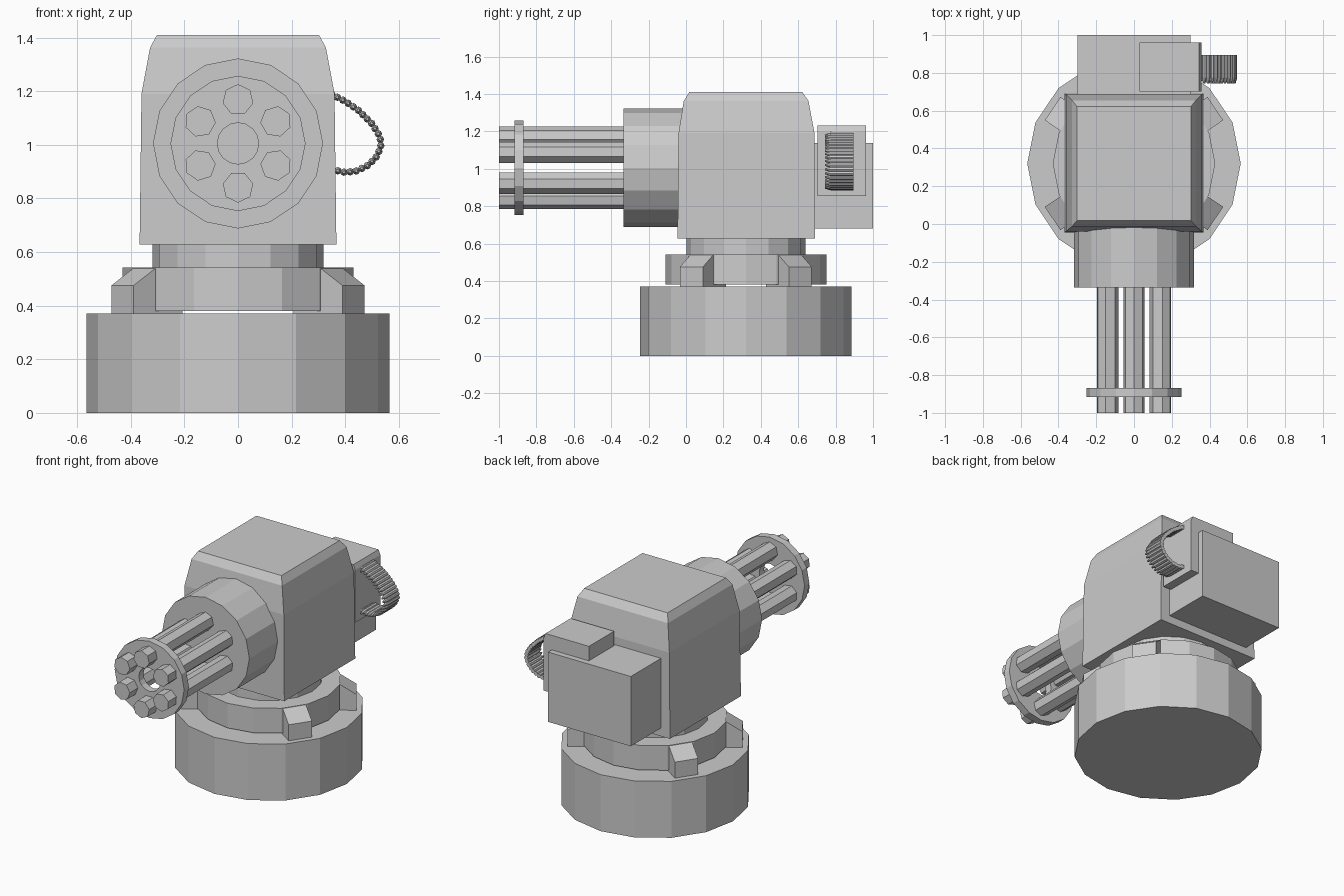
import bpy, bmesh, math
from math import sin, cos, pi, radians

if "Cube" in bpy.data.objects:
    bpy.data.objects.remove(bpy.data.objects["Cube"])

grey = bpy.data.materials.new("plain grey")
grey.diffuse_color = (0.6, 0.6, 0.6, 1)
grey.use_nodes = True
grey.node_tree.nodes["Principled BSDF"].inputs["Base Color"].default_value = grey.diffuse_color


def finish(name, bm):
    bmesh.ops.recalc_face_normals(bm, faces=bm.faces)
    me = bpy.data.meshes.new(name)
    bm.to_mesh(me)
    bm.free()
    me.materials.append(grey)
    ob = bpy.data.objects.new(name, me)
    bpy.context.collection.objects.link(ob)
    return ob


def loft(bm, rings, closed=False):
    """Skin equal-length point rings; cap the ends unless closed into a loop."""
    vs = [[bm.verts.new(p) for p in r] for r in rings]
    n = len(vs[0])
    pairs = list(zip(vs, vs[1:]))
    if closed:
        pairs.append((vs[-1], vs[0]))
    else:
        bm.faces.new(vs[0])
        bm.faces.new(vs[-1])
    for a, b in pairs:
        for i in range(n):
            j = (i + 1) % n
            bm.faces.new((a[i], a[j], b[j], b[i]))


def build(name, rings, closed=False):
    bm = bmesh.new()
    loft(bm, rings, closed)
    return finish(name, bm)


def ring_z(r, z, n=16, cy=0.32):
    return [(r * cos(2 * pi * i / n), cy + r * sin(2 * pi * i / n), z) for i in range(n)]


def ring_y(r, y, n=16, cx=0, cz=1.005, turn=0):
    return [(cx + r * sin(turn + 2 * pi * i / n), y, cz + r * cos(turn + 2 * pi * i / n))
            for i in range(n)]


def rect(x0, x1, y0, y1, z):
    return [(x0, y0, z), (x1, y0, z), (x1, y1, z), (x0, y1, z)]


# Round base, floating turntable ring and neck
build("base", [ring_z(0.565, 0), ring_z(0.565, 0.37)])
build("turntable_ring", [ring_z(0.43, 0.38), ring_z(0.43, 0.542)])
build("neck", [ring_z(0.318, 0.54), ring_z(0.318, 0.64)])

# Four sloped clamps around the turntable
bm = bmesh.new()
profile = [(0.30, 0.37), (0.52, 0.37), (0.52, 0.475), (0.417, 0.542), (0.30, 0.542)]
for deg in (34, 146, 214, 326):
    a = radians(deg)
    loft(bm, [[(r * cos(a) - s * sin(a), 0.32 + r * sin(a) + s * cos(a), z)
               for r, z in profile] for s in (-0.074, 0.074)])
finish("clamps", bm)

# Main body with bevelled top
build("body", [rect(-0.367, 0.367, -0.045, 0.69, 0.628),
               rect(-0.36, 0.36, -0.04, 0.687, 1.19),
               rect(-0.328, 0.328, -0.012, 0.655, 1.362),
               rect(-0.302, 0.302, 0.018, 0.622, 1.41)])

# Barrel housing, barrels and pierced muzzle disc
build("barrel_housing", [ring_y(0.317, -0.335), ring_y(0.317, 0.06)])
bm = bmesh.new()
for k in range(6):
    a = k * pi / 3
    c = dict(n=7, cx=0.163 * sin(a), cz=1.005 + 0.163 * cos(a), turn=a)
    loft(bm, [ring_y(0.058, -1, **c), ring_y(0.058, -0.32, **c)])
finish("barrels", bm)
build("muzzle_disc", [ring_y(0.252, -0.917), ring_y(0.252, -0.868),
                      ring_y(0.077, -0.868), ring_y(0.077, -0.917)], closed=True)

# Rear ammunition box and feed box
build("rear_box", [rect(-0.3, 0.3, 0.68, 1.0, 0.68), rect(-0.3, 0.3, 0.68, 1.0, 1.137)])
build("feed_box", [rect(0.03, 0.358, 0.702, 0.962, 0.855),
                   rect(0.03, 0.358, 0.702, 0.962, 1.2),
                   rect(0.03, 0.345, 0.702, 0.962, 1.232)])

# Cartridge belt: rounds spaced evenly along a hanging loop
path = [(0.35, 1.188), (0.40, 1.162), (0.45, 1.128), (0.50, 1.078), (0.53, 1.03), (0.533, 0.99),
        (0.513, 0.95), (0.48, 0.92), (0.44, 0.902), (0.40, 0.897), (0.35, 0.908)]
seg = [math.dist(p, q) for p, q in zip(path, path[1:])]
bm = bmesh.new()
count = 23
for k in range(count):
    d, i = sum(seg) * k / (count - 1), 0
    while i < len(seg) - 1 and d > seg[i]:
        d -= seg[i]
        i += 1
    t = d / seg[i]
    c = dict(n=8, cx=path[i][0] + t * (path[i + 1][0] - path[i][0]),
             cz=path[i][1] + t * (path[i + 1][1] - path[i][1]))
    loft(bm, [ring_y(0.005, 0.743, **c), ring_y(0.014, 0.775, **c), ring_y(0.014, 0.895, **c)])
finish("cartridge_belt", bm)
